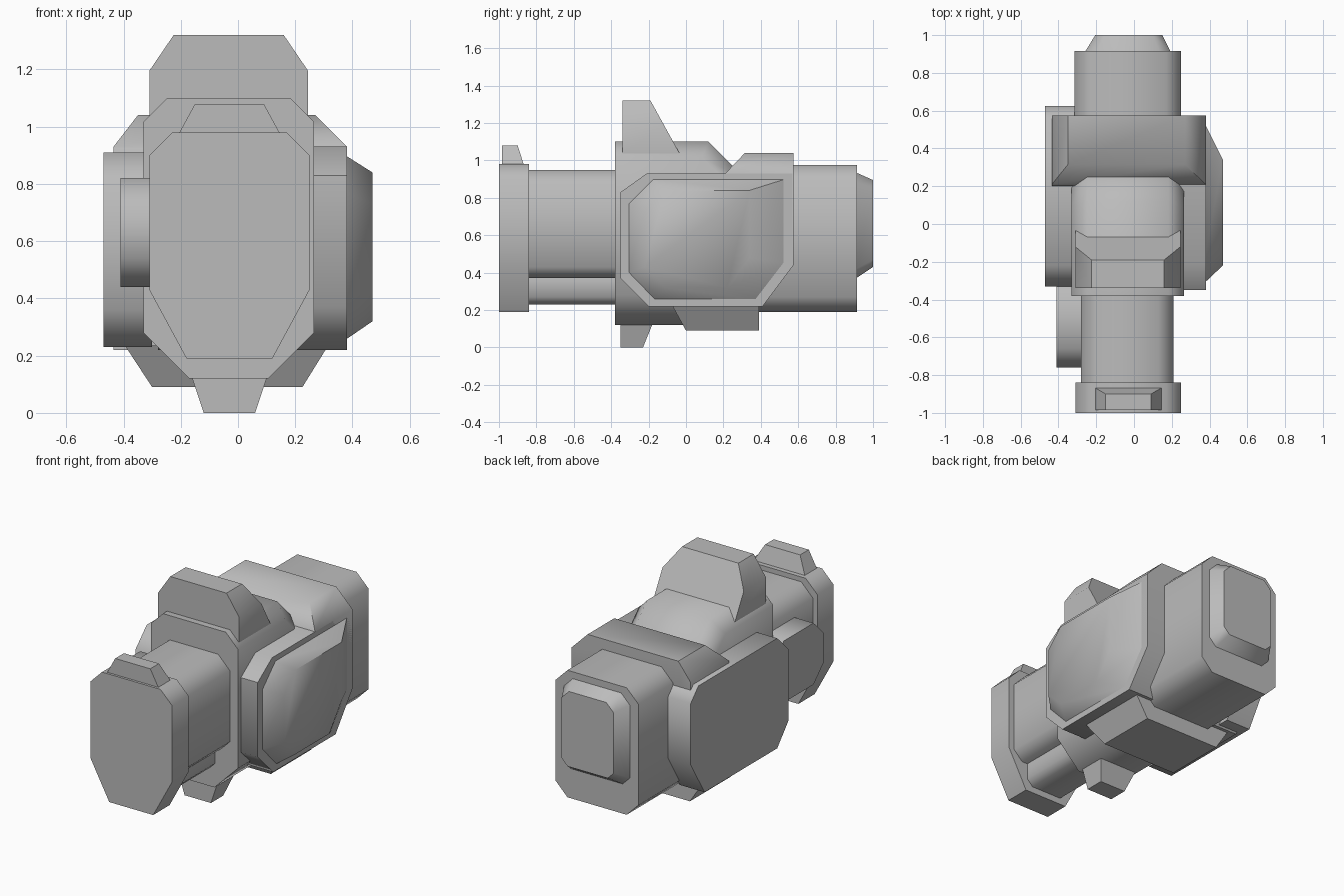
import bpy, bmesh, math
from mathutils import Vector

cube = bpy.data.objects.get("Cube")
if cube:
    bpy.data.objects.remove(cube, do_unlink=True)

grey = bpy.data.materials.new("matte grey")
grey.use_nodes = True
colour = (0.5, 0.5, 0.5, 1)
grey.diffuse_color = colour
shader = next(n for n in grey.node_tree.nodes if n.type == 'BSDF_PRINCIPLED')
shader.inputs["Base Color"].default_value = colour


def place(axis, a, b, t):
    """Put a 2D section point at depth t along the axis."""
    return {'x': (t, a, b), 'y': (a, t, b), 'z': (a, b, t)}[axis]


def octagon(a0, a1, b0, b1, low, high):
    """Rectangle with cut corners; low and high are the (a, b) cut sizes."""
    return [(a0 + low[0], b0), (a1 - low[0], b0), (a1, b0 + low[1]), (a1, b1 - high[1]),
            (a1 - high[0], b1), (a0 + high[0], b1), (a0, b1 - high[1]), (a0, b0 + low[1])]


def rect(a0, a1, b0, b1):
    return [(a0, b0), (a1, b0), (a1, b1), (a0, b1)]


def solid(name, axis, start, end, t0, t1, cuts=()):
    """Loft between two sections, then slice by (point, outward normal) planes."""
    bm = bmesh.new()
    lo = [bm.verts.new(place(axis, a, b, t0)) for a, b in start]
    hi = [bm.verts.new(place(axis, a, b, t1)) for a, b in end]
    bm.faces.new(lo)
    bm.faces.new(hi)
    n = len(lo)
    for i in range(n):
        j = (i + 1) % n
        bm.faces.new((lo[i], lo[j], hi[j], hi[i]))
    for point, normal in cuts:
        bmesh.ops.bisect_plane(bm, geom=bm.verts[:] + bm.edges[:] + bm.faces[:], dist=1e-5,
                               plane_co=Vector(point), plane_no=Vector(normal).normalized(),
                               clear_outer=True)
        rim = [e for e in bm.edges if e.is_boundary]
        if rim:
            bmesh.ops.holes_fill(bm, edges=rim, sides=0)
    bmesh.ops.recalc_face_normals(bm, faces=bm.faces[:])
    mesh = bpy.data.meshes.new(name)
    bm.to_mesh(mesh)
    bm.free()
    mesh.materials.append(grey)
    obj = bpy.data.objects.new(name, mesh)
    bpy.context.collection.objects.link(obj)
    bpy.ops.object.select_all(action='DESELECT')
    obj.select_set(True)
    bpy.context.view_layer.objects.active = obj
    bpy.ops.object.shade_smooth_by_angle(angle=math.radians(50))
    return obj


def prism(name, axis, section, t0, t1, cuts=()):
    return solid(name, axis, section, section, t0, t1, cuts)


# Front end: muzzle block, sight, barrel and the tube under it
prism("muzzle_block", 'y', octagon(-.31, .25, .19, .98, (.13, .24), (.08, .08)), -1, -.84)
solid("front_sight", 'z', rect(-.21, .15, -.985, -.865), rect(-.15, .09, -.985, -.9), .97, 1.08)
prism("barrel", 'y', octagon(-.28, .21, .37, .95, (.06, .06), (.08, .08)), -.86, -.36)
prism("lower_tube", 'y', octagon(-.18, .11, .23, .45, (.04, .04), (.04, .04)), -.86, -.36)
prism("side_rail", 'x', octagon(-.76, -.27, .44, .82, (.1, .1), (.1, .1)), -.41, -.25)

# Main body, with a bevelled slope at the top of its rear
r = math.sqrt(.5)
prism("main_body", 'y', octagon(-.33, .265, .12, 1.10, (.16, .16), (.083, .083)), -.38, .33,
      [((0, .12, 1.10), (0, 1, 1)),
       ((.182, .12, 1.10), (1, r, r)),
       ((-.247, .12, 1.10), (-1, r, r))])

# Rear sight hood with a sloping back
prism("rear_sight_hood", 'y', octagon(-.31, .245, 1.03, 1.32, (0, 0), (.085, .125))[0:1]
      + octagon(-.31, .245, 1.03, 1.32, (0, 0), (.085, .125))[2:7], -.34, -.03,
      [((0, -.19, 1.32), (0, .29, .16))])

# Small foot and the tapered belly
solid("foot", 'z', rect(-.12, .06, -.35, -.23), rect(-.163, .103, -.35, -.177), 0, .13)
solid("belly", 'z', rect(-.3, .225, 0, .39), rect(-.395, .315, -.08, .39), .09, .235)

# Left side block with its raised tapered panel
prism("left_side_block", 'x', [(-.35, .83), (-.21, .93), (.57, .93), (.57, .44), (.41, .22),
                               (-.2, .22), (-.35, .37)], -.28, .38)
solid("left_side_panel", 'x',
      [(-.31, .77), (-.18, .9), (.53, .9), (.53, .45), (.38, .255), (-.17, .255), (-.31, .4)],
      [(-.22, .73), (-.11, .84), (.34, .84), (.34, .48), (.22, .32), (-.11, .32), (-.22, .43)],
      .375, .47)

# Full width rear block with cut top corners
prism("rear_block", 'x', [(.2, .92), (.315, 1.04), (.575, 1.04), (.575, .44), (.41, .22),
                          (.2, .22)], -.435, .38,
      [((.27, 0, 1.04), (1, 0, 1)), ((-.35, 0, 1.04), (-.11, 0, .085))])

# Flat plate on the right side
prism("right_side_plate", 'x', [(-.33, .8), (-.22, .91), (.55, .91), (.625, .83), (.625, .45),
                                (.49, .23), (-.22, .23), (-.33, .36)], -.47, -.3)

# Stock and its tapered end cap
prism("stock", 'y', octagon(-.315, .25, .19, .975, (.08, .08), (.08, .08)), .3, .915)
solid("end_cap", 'y', octagon(-.26, .195, .37, .935, (.05, .05), (.06, .06)),
      octagon(-.205, .15, .43, .895, (.04, .04), (.05, .05)), .91, 1)
